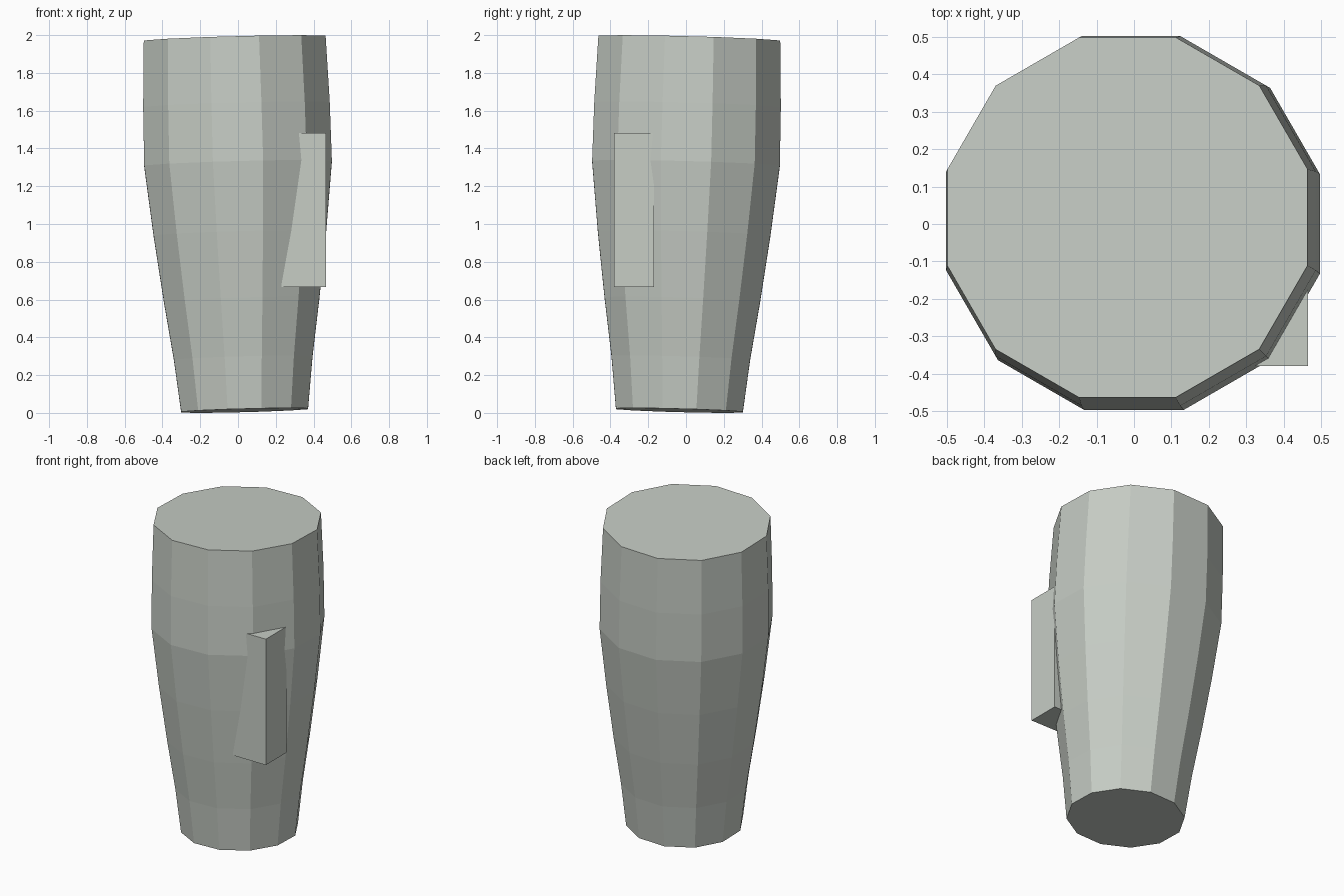
import bpy, bmesh, math
from mathutils import Vector

if "Cube" in bpy.data.objects:
    bpy.data.objects.remove(bpy.data.objects["Cube"])

SIDES = 12

# One pale grey-green colour
mat = bpy.data.materials.new("pale grey green")
mat.diffuse_color = (0.57, 0.61, 0.56, 1)
mat.use_nodes = True
mat.node_tree.nodes["Principled BSDF"].inputs["Base Color"].default_value = mat.diffuse_color


def finish(bm, name):
    bmesh.ops.recalc_face_normals(bm, faces=bm.faces)
    mesh = bpy.data.meshes.new(name)
    bm.to_mesh(mesh)
    bm.free()
    mesh.materials.append(mat)
    obj = bpy.data.objects.new(name, mesh)
    bpy.context.collection.objects.link(obj)
    return obj


# Tapered body: twelve-sided rings along a slightly leaning axis
base = Vector((0.035, -0.035, 0.013))
top = Vector((-0.0175, 0.0175, 1.981))
tilt = Vector((0, 0, 1)).rotation_difference(top - base)
# (height, distance from axis to flat side)
profile = [(0.013, 0.336), (0.29, 0.367), (0.60, 0.412), (0.95, 0.457),
           (1.32, 0.497), (1.63, 0.494), (1.981, 0.4815)]
bm = bmesh.new()
rings = []
for z, apothem in profile:
    centre = base.lerp(top, (z - base.z) / (top.z - base.z))
    r = apothem / math.cos(math.pi / SIDES)
    ring = []
    for i in range(SIDES):
        a = 2 * math.pi * (i + 0.5) / SIDES
        ring.append(bm.verts.new(centre + tilt @ Vector((r * math.cos(a), r * math.sin(a), 0))))
    rings.append(ring)
for lo, hi in zip(rings, rings[1:]):
    for i in range(SIDES):
        j = (i + 1) % SIDES
        bm.faces.new((lo[i], lo[j], hi[j], hi[i]))
bm.faces.new(rings[0][::-1])
bm.faces.new(rings[-1])
finish(bm, "tapered_body")

# Upright block sunk into the front right side
lo, hi = Vector((0.23, -0.38, 0.667)), Vector((0.465, -0.17, 1.482))
bm = bmesh.new()
bmesh.ops.create_cube(bm, size=1)
bmesh.ops.scale(bm, vec=hi - lo, verts=bm.verts)
bmesh.ops.translate(bm, vec=(lo + hi) / 2, verts=bm.verts)
finish(bm, "side_block")
